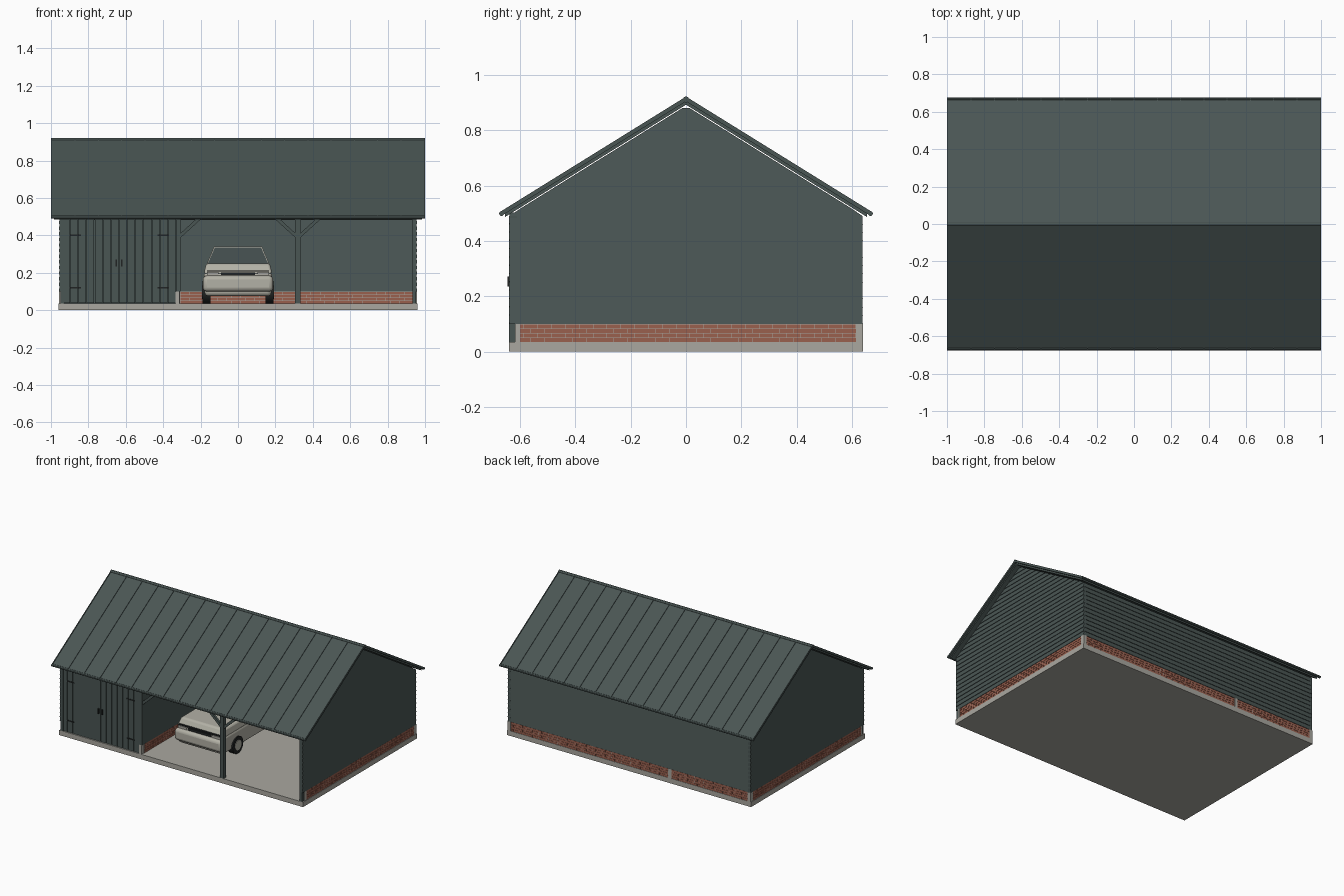
import bpy, bmesh, math
from mathutils import Matrix, Vector

cube = bpy.data.objects.get("Cube")
if cube:
    bpy.data.objects.remove(cube, do_unlink=True)


def material(name, r, g, b):
    m = bpy.data.materials.new(name)
    m.use_nodes = True
    m.diffuse_color = (r, g, b, 1)
    m.node_tree.nodes["Principled BSDF"].inputs["Base Color"].default_value = (r, g, b, 1)
    return m


GREEN = material("dark green grey", .068, .092, .088)
BRICK = material("red brick", .32, .115, .076)
STONE = material("pale concrete", .40, .39, .35)
PAINT = material("cream paint", .45, .44, .38)
GLASS = material("tinted glass", .06, .08, .08)
BLACK = material("black", .015, .017, .017)


def finish(name, bm, *mats, smooth=False, bevel=0):
    bmesh.ops.recalc_face_normals(bm, faces=bm.faces)
    me = bpy.data.meshes.new(name)
    bm.to_mesh(me)
    bm.free()
    for m in mats:
        me.materials.append(m)
    ob = bpy.data.objects.new(name, me)
    bpy.context.collection.objects.link(ob)
    if bevel:
        mod = ob.modifiers.new("Bevel", "BEVEL")
        mod.width, mod.segments = bevel, 3
    if smooth:
        bpy.ops.object.select_all(action="DESELECT")
        ob.select_set(True)
        bpy.context.view_layer.objects.active = ob
        bpy.ops.object.shade_smooth_by_angle()
    return ob


def block(bm, x, y, z, top_x=None, top_y=None):
    """Box from ranges; the top may have its own x and y ranges."""
    rings = []
    for h, xr, yr in ((z[0], x, y), (z[1], top_x or x, top_y or y)):
        rings.append([bm.verts.new((xr[i], yr[j], h)) for i, j in ((0, 0), (1, 0), (1, 1), (0, 1))])
    a, b = rings
    sides = [bm.faces.new((a[i], a[(i + 1) % 4], b[(i + 1) % 4], b[i])) for i in range(4)]
    bm.faces.new(a[::-1])
    return sides, bm.faces.new(b)


def boxes(name, mat, ranges, **kw):
    bm = bmesh.new()
    for r in ranges:
        block(bm, *r)
    return finish(name, bm, mat, **kw)


def beam(bm, a, b, width, depth):
    """Square-section bar between two points."""
    a, b = Vector(a), Vector(b)
    rot = (b - a).to_track_quat("Z", "Y").to_matrix().to_4x4()
    bmesh.ops.create_cube(bm, size=1, matrix=Matrix.Translation((a + b) / 2) @ rot
                          @ Matrix.Diagonal((width, depth, (b - a).length, 1)))


def rod(bm, centre, radius, length, sides=16):
    bmesh.ops.create_cone(bm, cap_ends=True, segments=sides, radius1=radius, radius2=radius, depth=length,
                          matrix=Matrix.Translation(centre) @ Matrix.Rotation(math.pi / 2, 4, "Y"))


def around(c, half):
    return (c - half, c + half)


SLOPE, FLOOR, PLINTH, EAVE, PITCH = .62, .035, .10, .49, .03
SIDE, BACK, PART = .946, .627, -.32

# Floor slab
boxes("floor_slab", STONE, [((-.96, .96), (-.64, .64), (0, FLOOR))])


# Lapped boards of the walls
def half_span(z):
    return min(.638, (.888 - z) / SLOPE)


for name, cx in (("right_gable_cladding", -SIDE), ("left_gable_cladding", SIDE), ("partition_cladding", PART)):
    bm = bmesh.new()
    z = PLINTH
    while z < .87:
        top = min(z + PITCH, .885)
        spans = [(-half_span(h), half_span(h)) for h in (z, top)]
        if cx == PART:
            spans = [(max(s[0], -.61), min(s[1], .62)) for s in spans]
        block(bm, around(cx, .012), spans[0], (z, top), around(cx, .008), spans[1])
        z += PITCH
    finish(name, bm, GREEN)

bm = bmesh.new()
for i in range(13):
    z = PLINTH + i * PITCH
    block(bm, (-.95, .95), around(BACK, .012), (z, z + PITCH), (-.95, .95), around(BACK, .008))
finish("back_cladding", bm, GREEN)

# Brick plinths with recessed mortar
COURSES, BRICK_LEN, JOINT = 4, .05, .0015
course_h = (PLINTH - FLOOR) / COURSES


def plinth(name, along_x, centre, start, end):
    def place(span, half, z):
        c = around(centre, half)
        return (span, c, z) if along_x else (c, span, z)
    boxes(name + "_mortar", STONE, [place((start, end), .009, (FLOOR, PLINTH))])
    bricks = []
    for row in range(COURSES):
        z = FLOOR + row * course_h
        s = start - (row % 2) * BRICK_LEN / 2
        while s < end - .004:
            span = (max(s, start), min(s + BRICK_LEN - JOINT, end))
            bricks.append(place(span, .0105, (z, z + course_h - JOINT)))
            s += BRICK_LEN
    boxes(name + "_bricks", BRICK, bricks)


plinth("right_plinth", False, -SIDE, -.61, .615)
plinth("left_plinth", False, SIDE, -.61, .615)
plinth("partition_plinth", False, PART, -.61, .615)
plinth("back_plinth", True, BACK, -.935, .935)

# Pads under the posts
pads = [(around(x, .012), (.614, .64), (FLOOR, PLINTH)) for x in (-SIDE, PART, SIDE)]
pads += [((-.958, -.942), (-.618, -.6), (FLOOR, PLINTH)), ((.942, .958), (-.618, -.6), (FLOOR, PLINTH)),
         ((-.333, -.312), (-.64, -.61), (FLOOR, PLINTH))]
boxes("post_pads", STONE, pads)

# Front timber frame
bm = bmesh.new()
for x in (-.94, .942, .32):
    block(bm, around(x, .014 if x == .32 else .01), (-.64, -.612), (FLOOR, EAVE))
block(bm, around(PART, .012), (-.64, -.612), (PLINTH, EAVE))
block(bm, (-.955, .955), (-.638, -.61), (.482, .503))
for x, side in ((PART, 1), (.32, -1), (.32, 1)):
    beam(bm, (x + side * .008, -.626, .395), (x + side * .11, -.626, .488), .016, .018)
finish("front_frame", bm, GREEN)

# Planked double doors
bm = bmesh.new()
first, last, count = -.94, -.33, 14
w = (last - first) / count
for i in range(count):
    block(bm, (first + i * w, first + (i + 1) * w - .003), (-.637, -.622), (FLOOR + .003, .484))
block(bm, (first, last), (-.624, -.616), (FLOOR, .484))
finish("store_doors", bm, GREEN)

fittings = [(around(x, .004), (-.645, -.637), (.235, .272)) for x in (-.65, -.621)]
for z in (.12, .40):
    fittings += [((-.90, -.84), (-.640, -.636), around(z, .004)), ((-.43, -.37), (-.640, -.636), around(z, .004))]
boxes("door_fittings", BLACK, fittings)


# Metal roof
def roof_layer(name, top, thick, reach, half_x):
    bm = bmesh.new()
    low = top - SLOPE * reach
    pts = ((-reach, low), (0, top), (reach, low), (reach, low - thick), (0, top - thick), (-reach, low - thick))
    ends = [[bm.verts.new((x, y, z)) for y, z in pts] for x in (-half_x, half_x)]
    for e in ends:
        bm.faces.new((e[0], e[1], e[4], e[5]))
        bm.faces.new((e[1], e[2], e[3], e[4]))
    for i in range(6):
        j = (i + 1) % 6
        bm.faces.new((ends[0][i], ends[0][j], ends[1][j], ends[1][i]))
    return finish(name, bm, GREEN)


roof_layer("roof_sheet", .917, .013, .668, 1.0)
roof_layer("roof_deck", .904, .012, .655, .985)

bm = bmesh.new()
for i in range(17):
    x = -.996 + i * 1.992 / 16
    for s in (-1, 1):
        beam(bm, (x, 0, .918), (x, s * .668, .918 - SLOPE * .668), .005, .006)
finish("roof_seams", bm, GREEN)

bm = bmesh.new()
rod(bm, (0, 0, .911), .011, 2.0, 12)
for s in (-1, 1):
    rod(bm, (0, s * .667, .4985), .0085, 2.0, 12)
finish("ridge_and_eave_trim", bm, GREEN, smooth=True)

# Car body
bm = bmesh.new()
block(bm, around(0, .178), (-.425, .465), (.075, .205), around(0, .183), (-.43, .47))
finish("car_body", bm, PAINT, smooth=True, bevel=.02)
bm = bmesh.new()
block(bm, around(0, .183), (-.43, .47), (.195, .25), around(0, .17), (-.40, .455))
finish("car_bonnet_and_boot", bm, PAINT, smooth=True, bevel=.012)
boxes("car_bumpers", PAINT, [(around(0, .188), (-.455, -.40), (.10, .185)),
                             (around(0, .188), (.44, .49), (.10, .185))], smooth=True, bevel=.022)

# Car cabin with inset glass
bm = bmesh.new()
sides, roof = block(bm, around(0, .168), (-.12, .40), (.245, .34), around(0, .128), (.0, .29))
bmesh.ops.recalc_face_normals(bm, faces=bm.faces)
bmesh.ops.inset_individual(bm, faces=sides, thickness=.007, depth=-.002)
for f in sides:
    f.material_index = 1
finish("car_cabin", bm, PAINT, GLASS)

# Car lamps and grille
boxes("car_grille", BLACK, [(around(0, .165), (-.434, -.42), (.207, .213)),
                            (around(0, .09), (-.434, -.42), (.187, .203))])
lamps = [(around(s * .135, .032), (-.435, -.42), (.187, .204)) for s in (-1, 1)]
lamps += [(around(s * .135, .032), (.46, .474), (.19, .225)) for s in (-1, 1)]
boxes("car_lamps", STONE, lamps)

# Car wheels
tyres, hubs = bmesh.new(), bmesh.new()
for s in (-1, 1):
    for y in (-.27, .28):
        rod(tyres, (s * .168, y, FLOOR + .06), .06, .042, 24)
        rod(hubs, (s * .172, y, FLOOR + .06), .036, .040, 20)
finish("car_tyres", tyres, BLACK, smooth=True)
finish("car_hubs", hubs, PAINT, smooth=True)
